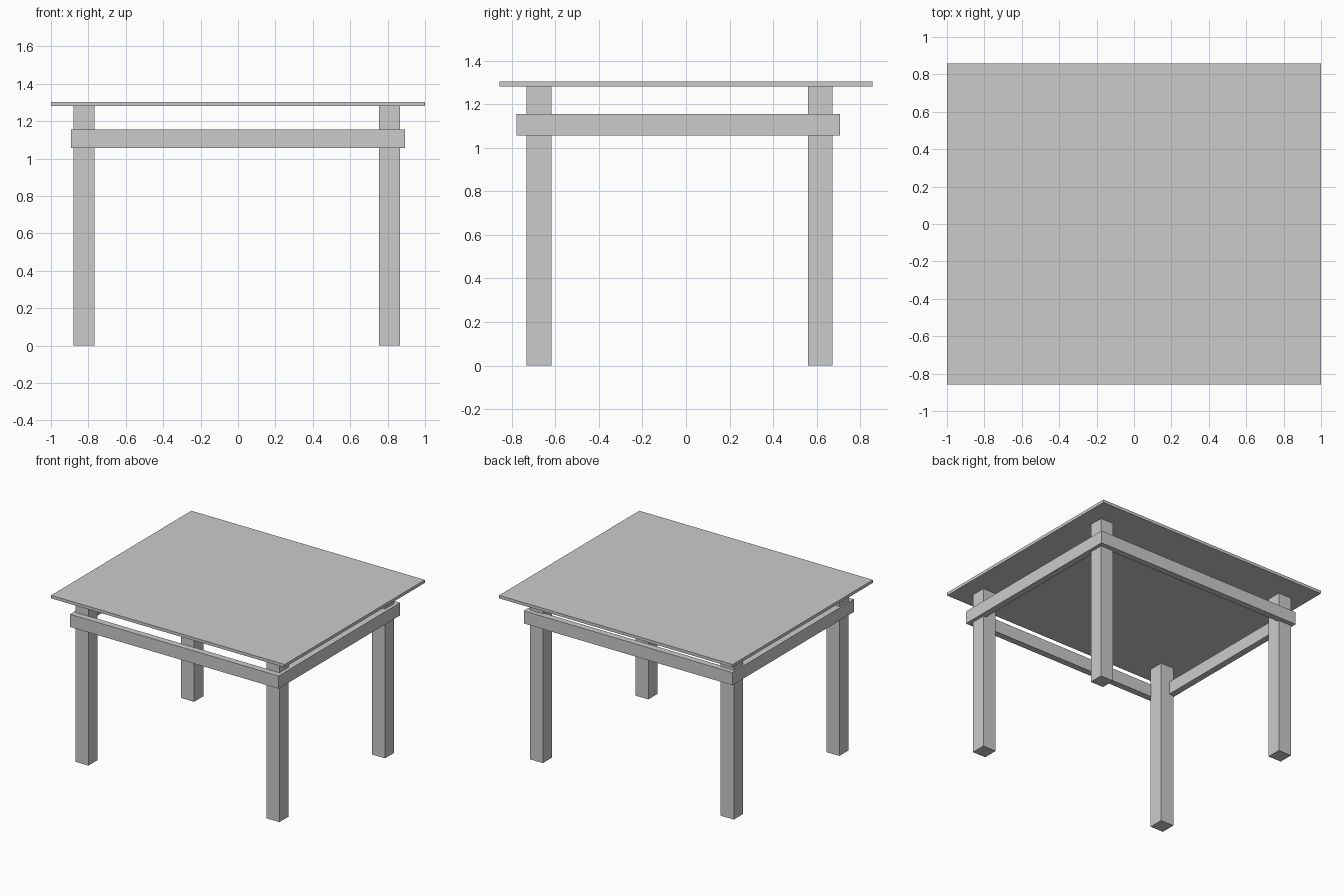
import bpy
import bmesh
from mathutils import Vector

default = bpy.data.objects.get("Cube")
if default:
    bpy.data.objects.remove(default, do_unlink=True)

# Single flat finish
grey = bpy.data.materials.new("light_grey")
grey.use_nodes = True
colour = (0.6, 0.6, 0.6, 1)
grey.diffuse_color = colour
grey.node_tree.nodes["Principled BSDF"].inputs["Base Color"].default_value = colour


def box(name, low, high):
    """Flat-sided block between two opposite corners."""
    low, high = Vector(low), Vector(high)
    mesh = bpy.data.meshes.new(name)
    bm = bmesh.new()
    bmesh.ops.create_cube(bm, size=1)
    bmesh.ops.scale(bm, vec=high - low, verts=bm.verts)
    bm.to_mesh(mesh)
    bm.free()
    mesh.materials.append(grey)
    obj = bpy.data.objects.new(name, mesh)
    obj.location = (low + high) / 2
    bpy.context.collection.objects.link(obj)
    return obj


TOP_Z = 1.28
RAIL_LOW, RAIL_HIGH = 1.057, 1.155
RAIL_X = 0.893
RAIL_FRONT, RAIL_BACK = -0.778, 0.708
RAIL_T = 0.05

# Thin table top
box("table_top", (-1, -0.857, TOP_Z), (1, 0.857, 1.303))

# Four square legs
leg_x = {"right": (-0.88, -0.768), "left": (0.755, 0.867)}
leg_y = {"front": (-0.732, -0.618), "back": (0.56, 0.672)}
for side, (x0, x1) in leg_x.items():
    for end, (y0, y1) in leg_y.items():
        box(f"{end}_{side}_leg", (x0, y0, 0), (x1, y1, TOP_Z))

# Front and back rails run the full width
for end, y in (("front", RAIL_FRONT), ("back", RAIL_BACK - RAIL_T)):
    box(f"{end}_rail", (-RAIL_X, y, RAIL_LOW), (RAIL_X, y + RAIL_T, RAIL_HIGH))

# Side rails fit between them
for side, x in (("right", -RAIL_X), ("left", RAIL_X - RAIL_T)):
    box(f"{side}_rail", (x, RAIL_FRONT + RAIL_T, RAIL_LOW),
        (x + RAIL_T, RAIL_BACK - RAIL_T, RAIL_HIGH))
